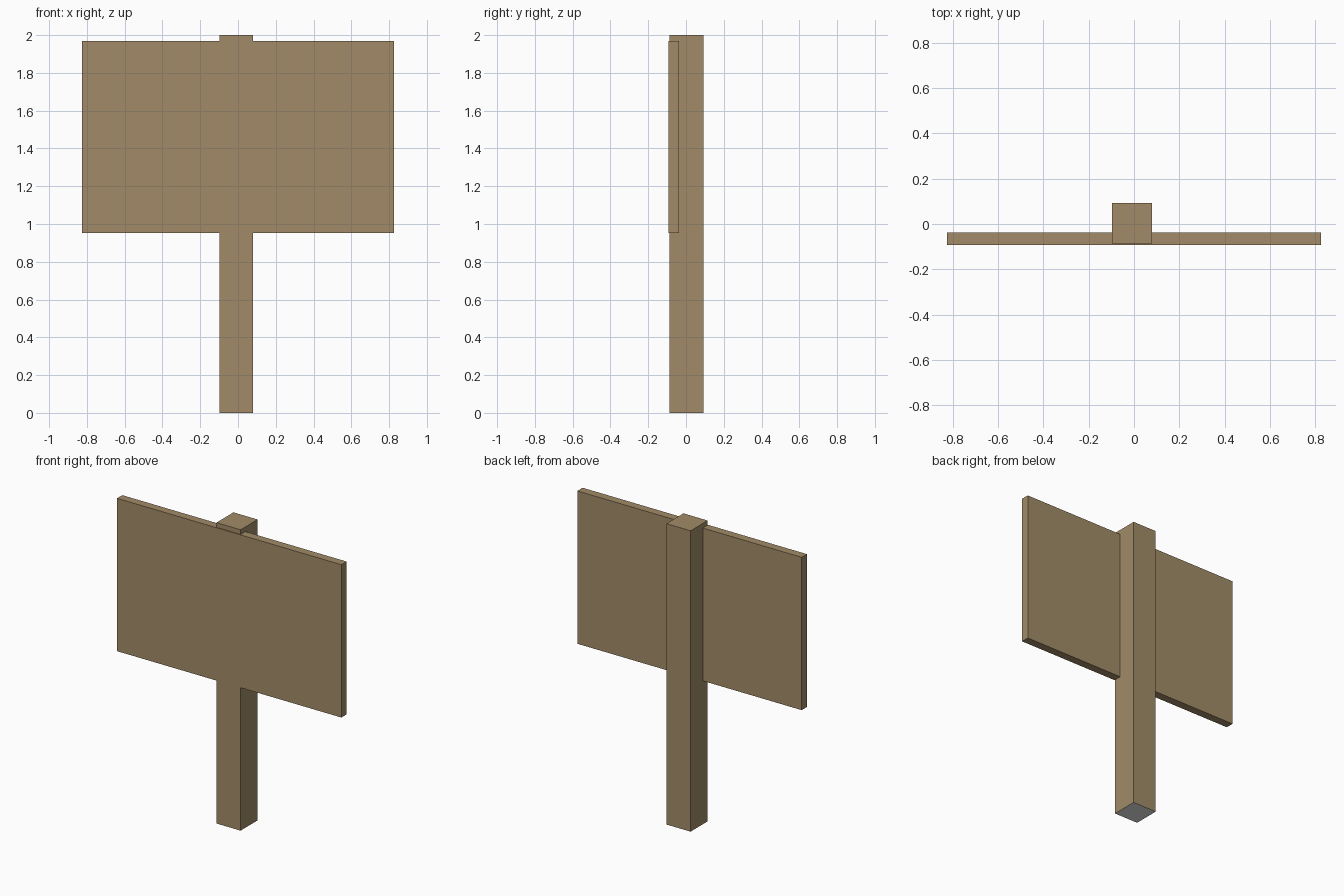
import bpy
import bmesh
from mathutils import Matrix, Vector

if "Cube" in bpy.data.objects:
    bpy.data.objects.remove(bpy.data.objects["Cube"])


def material(name, rgb):
    mat = bpy.data.materials.new(name)
    mat.diffuse_color = (*rgb, 1.0)
    mat.use_nodes = True
    mat.node_tree.nodes["Principled BSDF"].inputs["Base Color"].default_value = mat.diffuse_color
    return mat


def box(name, low, high, mats):
    """Axis-aligned box between two corners."""
    low, high = Vector(low), Vector(high)
    bm = bmesh.new()
    bmesh.ops.create_cube(bm, size=1.0, matrix=Matrix.Translation((low + high) / 2)
                          @ Matrix.Diagonal((*(high - low), 1.0)))
    mesh = bpy.data.meshes.new(name)
    bm.to_mesh(mesh)
    bm.free()
    for mat in mats:
        mesh.materials.append(mat)
    obj = bpy.data.objects.new(name, mesh)
    bpy.context.collection.objects.link(obj)
    return obj


wood = material("brown wood", (0.36, 0.26, 0.14))
end_grey = material("light grey", (0.8, 0.8, 0.8))

# Square post, slightly off centre, with a grey underside
post = box("post", (-0.098, -0.087, 0.0), (0.08, 0.092, 2.0), [wood, end_grey])
for face in post.data.polygons:
    if face.normal.z < -0.5:
        face.material_index = 1

# Sign board set into the front of the post
box("sign_board", (-0.825, -0.092, 0.953), (0.825, -0.037, 1.969), [wood])
